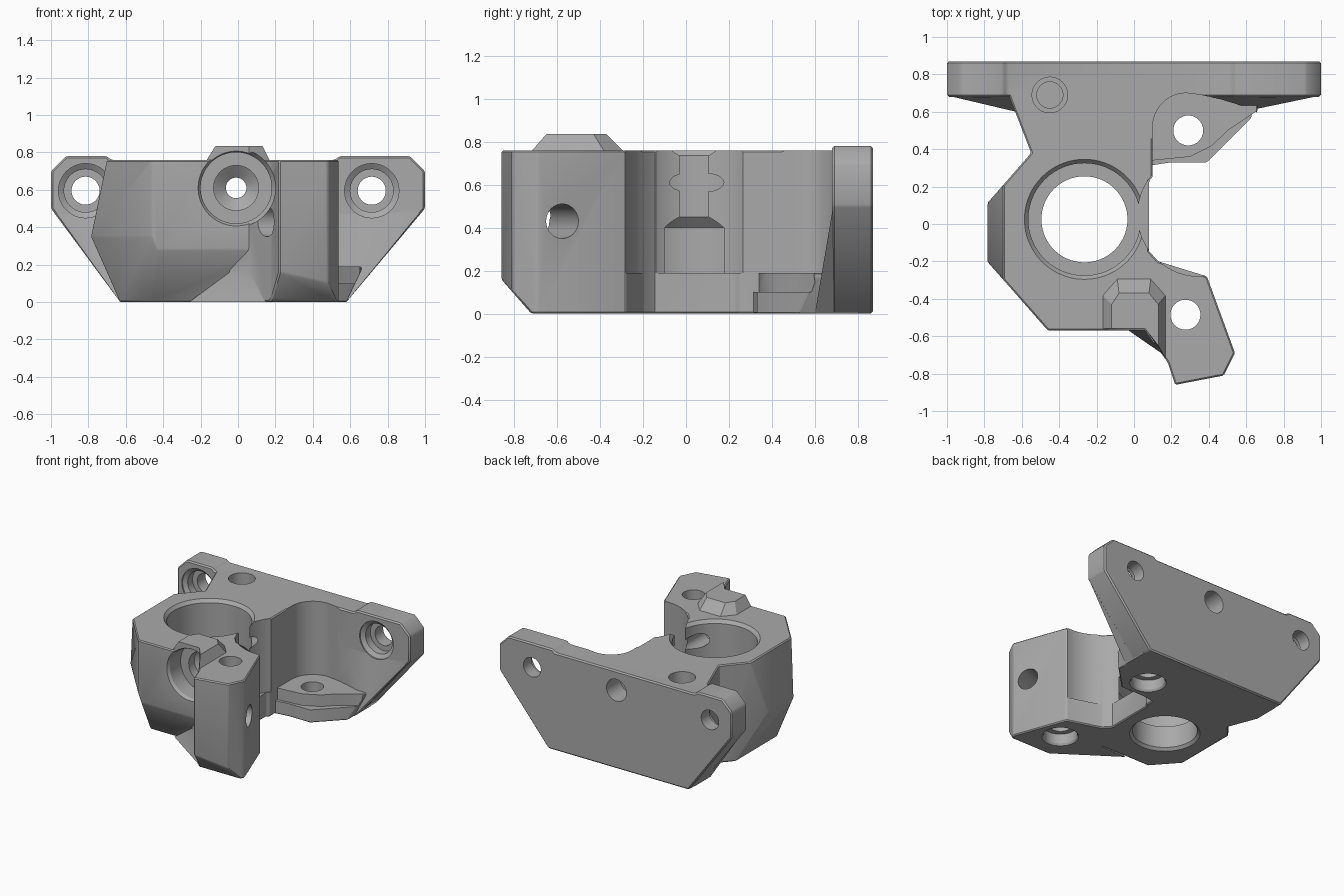
import bpy, bmesh, math
from mathutils import Vector, Matrix

cube = bpy.data.objects.get("Cube")
if cube:
    bpy.data.objects.remove(cube)

grey = bpy.data.materials.new("matte_grey")
grey.use_nodes = True
grey.diffuse_color = (0.40, 0.40, 0.40, 1)
grey.node_tree.nodes["Principled BSDF"].inputs["Base Color"].default_value = (0.40, 0.40, 0.40, 1)


def finish(bm, name):
    bmesh.ops.recalc_face_normals(bm, faces=bm.faces)
    mesh = bpy.data.meshes.new(name)
    bm.to_mesh(mesh)
    bm.free()
    mesh.materials.append(grey)
    obj = bpy.data.objects.new(name, mesh)
    bpy.context.collection.objects.link(obj)
    return obj


def prism(name, outline, low, high, axis="z", planes=(), chamfer=0.0):
    """Extrude an outline, trim it with (point, outward normal) planes, chamfer its edges."""
    bm = bmesh.new()
    place = (lambda a, b, c: (a, b, c)) if axis == "z" else (lambda a, b, c: (a, c, b))
    face = bm.faces.new([bm.verts.new(place(a, b, low)) for a, b in outline])
    moved = bmesh.ops.extrude_face_region(bm, geom=[face])["geom"]
    shift = Vector(place(0, 0, high - low))
    bmesh.ops.translate(bm, vec=shift, verts=[v for v in moved if isinstance(v, bmesh.types.BMVert)])
    for point, normal in planes:
        cut = bmesh.ops.bisect_plane(bm, geom=bm.verts[:] + bm.edges[:] + bm.faces[:], plane_co=point,
                                     plane_no=normal, clear_outer=True)["geom_cut"]
        bmesh.ops.holes_fill(bm, edges=[e for e in cut if isinstance(e, bmesh.types.BMEdge)])
    bmesh.ops.recalc_face_normals(bm, faces=bm.faces)
    if chamfer:
        bmesh.ops.bevel(bm, geom=bm.edges[:], offset=chamfer, segments=1, affect="EDGES")
    return finish(bm, name)


def hull(name, points):
    bm = bmesh.new()
    for p in points:
        bm.verts.new(p)
    bmesh.ops.convex_hull(bm, input=bm.verts[:])
    return finish(bm, name)


def lathe(name, profile, origin, direction=(0, 0, 1), steps=64):
    """Stepped round solid from (radius, distance) pairs along a direction."""
    bm = bmesh.new()
    turn = Vector((0, 0, 1)).rotation_difference(Vector(direction)).to_matrix().to_4x4()
    rings = [[bm.verts.new((r * math.cos(math.tau * i / steps), r * math.sin(math.tau * i / steps), d))
              for i in range(steps)] for r, d in profile]
    for a, b in zip(rings, rings[1:]):
        for i in range(steps):
            j = (i + 1) % steps
            bm.faces.new((a[i], a[j], b[j], b[i]))
    bm.faces.new(rings[0])
    bm.faces.new(rings[-1])
    bm.transform(Matrix.Translation(origin) @ turn)
    return finish(bm, name)


def combine(target, tool, operation):
    mod = target.modifiers.new(tool.name, "BOOLEAN")
    mod.operation, mod.solver, mod.object = operation, "EXACT", tool
    bpy.context.view_layer.objects.active = target
    bpy.ops.object.modifier_apply(modifier=mod.name)
    bpy.data.objects.remove(tool)


# Main block with tapered left side and undercut front
body = prism("bracket_body",
             [(-0.68, 0.8), (-0.67, 0.69), (-0.55, 0.38), (-0.785, 0.11), (-0.785, -0.2), (-0.46, -0.57),
              (0.08, -0.57), (0.08, 0.23), (0.1, 0.25), (0.1, 0.45), (0.3, 0.45), (0.3, 0.8)], 0, 0.76,
             planes=[((-0.7, 0, 0.76), (-0.41, 0, 0.085)), ((-0.785, 0, 0.35), (-0.35, 0, -0.155)),
                     ((-0.46, -0.57, 0.35), (-0.75, -0.66, -0.3)), ((0, -0.57, 0.28), (0, -0.28, -0.17))],
             chamfer=0.008)

# Back plate with raised ears and a sloped lower front
ears = [(-1, 0.7), (-0.92, 0.78), (-0.7, 0.78), (-0.68, 0.76), (0.52, 0.76), (0.54, 0.78), (0.92, 0.78),
        (1, 0.7), (1, 0.5), (0.58, 0), (-0.63, 0), (-1, 0.5)]
plate = prism("back_plate", ears, 0.68, 0.87, axis="y", chamfer=0.01)
gusset = hull("plate_gusset", [(x, y, z) for x, z, front in
                               ((-0.99, 0.5, 0.685), (0.99, 0.5, 0.685), (0.58, 0, 0.6), (-0.63, 0, 0.6))
                               for y in (front, 0.8)])

# Front arm, its foot, the rear ledge and the raised boss
arm = prism("front_arm",
            [(-0.05, -0.5), (0.06, -0.57), (0.18, -0.74), (0.22, -0.86), (0.48, -0.81), (0.54, -0.69),
             (0.39, -0.28), (0.13, -0.2), (0.04, -0.1), (-0.05, -0.1)], 0, 0.76,
            planes=[((0.22, -0.86, 0.16), (0, -0.16, -0.14))], chamfer=0.008)
foot = hull("arm_foot", [(-0.26, -0.41, 0), (0.16, -0.7, 0), (0.2, -0.4, 0), (0.12, -0.57, 0.28),
                         (0.2, -0.5, 0.28), (0.0, -0.35, 0.2)])
ledge = prism("rear_ledge", [(0, 0.3), (0.2, 0.33), (0.39, 0.33), (0.66, 0.6), (0.66, 0.72), (0, 0.72)], 0, 0.19,
              planes=[((0.58, 0.6, 0), (0.17, 0, -0.08))], chamfer=0.006)
base = [(-0.17, -0.56), (-0.17, -0.38), (-0.09, -0.29), (0.09, -0.29), (0.17, -0.38), (0.17, -0.72), (0.06, -0.56)]
crown = [(-0.12, -0.56), (-0.12, -0.43), (-0.08, -0.37), (0.08, -0.37), (0.13, -0.43), (0.13, -0.65), (0.06, -0.56)]
bm = bmesh.new()
loops = [[bm.verts.new((x, y, z)) for x, y in loop] for loop, z in ((base, 0.7), (base, 0.755), (crown, 0.835))]
for lower, upper in zip(loops, loops[1:]):
    for i in range(len(base)):
        j = (i + 1) % len(base)
        bm.faces.new((lower[i], lower[j], upper[j], upper[i]))
bm.faces.new(loops[0])
bm.faces.new(loops[-1])
boss = finish(bm, "top_boss")

for part in (plate, gusset, arm, foot, ledge, boss):
    combine(body, part, "UNION")

# Rounded rear pocket and lowered shelf edge
arc = [(0.28 - 0.18 * math.cos(a), 0.52 + 0.18 * math.sin(a))
       for a in (math.pi / 2 * i / 12 for i in range(13))]
pocket = prism("pocket_cutter", arc + [(0.36, 0.69), (0.47, 0.665), (0.65, 0.61), (0.68, 0.2), (0.1, 0.24)], 0.19, 1)
shelf = prism("shelf_cutter", [(0.1, 0.24), (0.1, 0.34), (0.3, 0.36), (0.42, 0.42), (0.5, 0.5), (0.65, 0.6),
                               (0.8, 0.5), (0.4, 0.24)], 0.1, 0.3)

# Round bores and screw holes
cutters = [
    pocket, shelf,
    lathe("side_clearance", [(0.33, 0.19), (0.33, 1)], (0.35, 0.05, 0), steps=96),
    lathe("main_bore", [(0.25, -0.1), (0.25, 0), (0.23, 0.02), (0.23, 0.19), (0.345, 0.19), (0.345, 0.4),
                        (0.3, 0.45), (0.3, 0.735), (0.325, 0.765), (0.325, 1)], (-0.265, 0.025, 0), steps=96),
    lathe("front_socket", [(0.21, -1), (0.21, -0.58), (0.19, -0.55), (0.19, -0.42), (0.12, -0.42), (0.12, -0.35),
                           (0.08, -0.32), (0.055, -0.3), (0.055, 0.7), (0.085, 0.7), (0.085, 1)],
          (-0.01, 0, 0.61), (0, 1, 0)),
    lathe("top_hole", [(0.07, 0.5), (0.07, 0.58), (0.095, 0.58), (0.095, 1)], (-0.45, 0.69, 0)),
    lathe("arm_side_hole", [(0.08, -0.5), (0.08, 0.3)], (0.46, -0.59, 0.43), (0.94, 0.35, 0)),
]
for x, y in ((0.29, 0.5), (0.275, -0.485)):
    cutters.append(lathe("screw_hole", [(0.13, -0.1), (0.13, 0), (0.12, 0.015), (0.12, 0.09), (0.08, 0.09),
                                        (0.08, 1)], (x, y, 0)))
for x in (-0.815, 0.715):
    cutters.append(lathe("plate_hole", [(0.145, 0.55), (0.145, 0.69), (0.115, 0.71), (0.115, 0.77),
                                        (0.075, 0.77), (0.075, 1)], (x, 0, 0.595), (0, 1, 0)))
for cutter in cutters:
    combine(body, cutter, "DIFFERENCE")

bpy.ops.object.select_all(action="DESELECT")
body.select_set(True)
bpy.context.view_layer.objects.active = body
bpy.ops.object.shade_smooth_by_angle(angle=math.radians(25))
